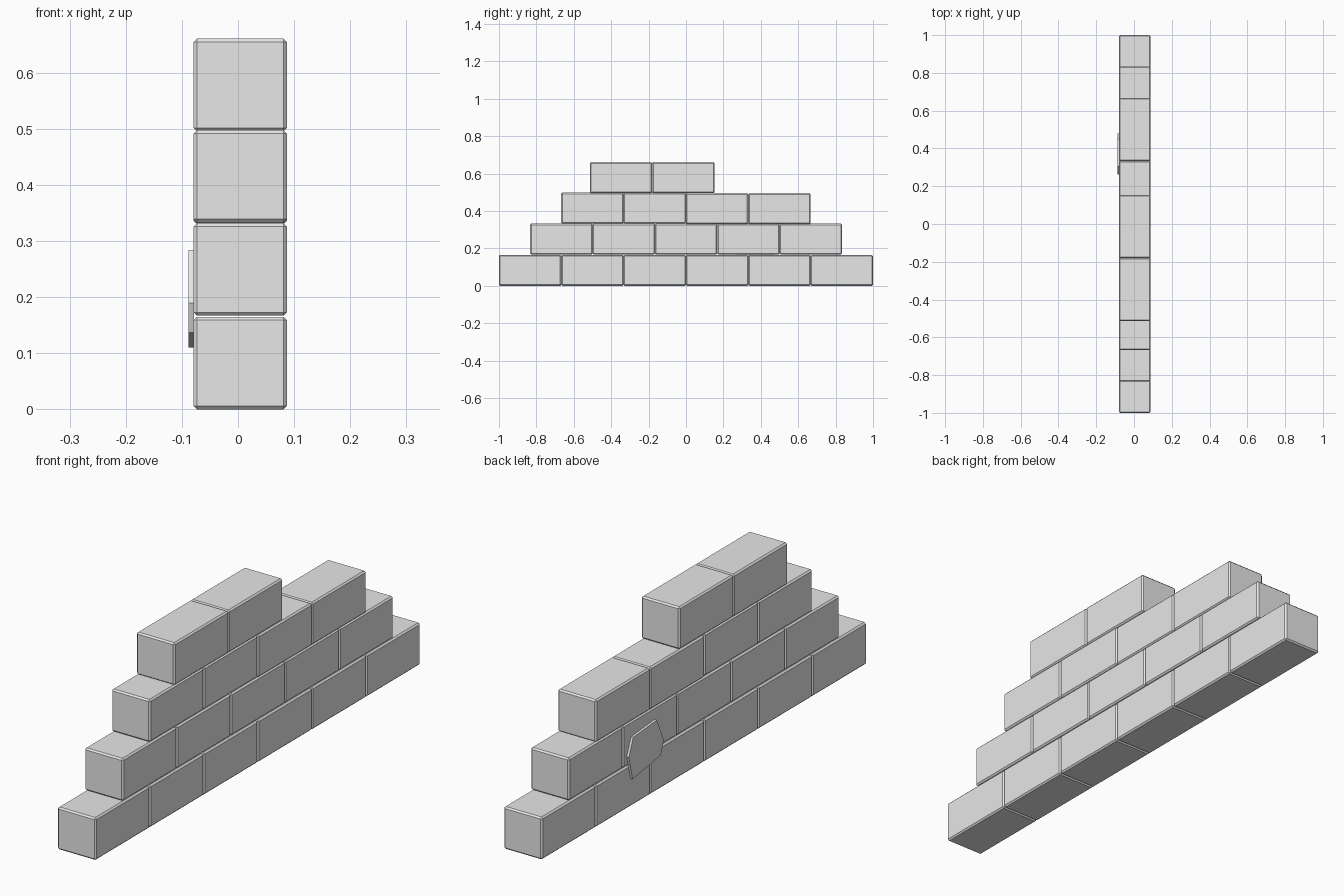
import bpy
import bmesh

if "Cube" in bpy.data.objects:
    bpy.data.objects.remove(bpy.data.objects["Cube"])

stone = bpy.data.materials.new("stone grey")
stone.diffuse_color = (0.8, 0.8, 0.8, 1)
stone.use_nodes = True
stone.node_tree.nodes["Principled BSDF"].inputs["Base Color"].default_value = stone.diffuse_color

LENGTH, HEIGHT, DEPTH = 0.334, 0.165, 0.166
WALL_X = 0.004


def finish(name, bm):
    bmesh.ops.recalc_face_normals(bm, faces=bm.faces)
    mesh = bpy.data.meshes.new(name)
    bm.to_mesh(mesh)
    bm.free()
    mesh.materials.append(stone)
    obj = bpy.data.objects.new(name, mesh)
    bpy.context.collection.objects.link(obj)
    return obj


def block(name, y, z):
    """One stone block with chamfered edges."""
    bm = bmesh.new()
    bmesh.ops.create_cube(bm, size=1)
    bmesh.ops.scale(bm, vec=(DEPTH, LENGTH, HEIGHT), verts=bm.verts)
    obj = finish(name, bm)
    obj.location = (WALL_X, y, z)
    bevel = obj.modifiers.new("chamfer", 'BEVEL')
    bevel.width = 0.006
    bevel.segments = 1


# Courses: (number of blocks, start y, bottom z)
courses = [(6, -1.0, 0.0), (5, -0.833, 0.167), (4, -0.667, 0.333), (2, -0.514, 0.496)]
for row, (count, start, bottom) in enumerate(courses):
    for i in range(count):
        y = start + (i + 0.5) * 0.3333
        # the right half of the third course sits slightly lower
        drop = 0.003 if row == 2 and i >= 2 else 0
        block(f"block_row{row + 1}_{i + 1}", y, bottom + HEIGHT / 2 - drop)

# Thin irregular chip on the back-left wall face: (y, z) outline
outline = [(0.306, 0.284), (0.263, 0.190), (0.282, 0.137),
           (0.455, 0.110), (0.478, 0.204), (0.451, 0.272)]
bm = bmesh.new()
face = bm.faces.new([bm.verts.new((-0.078, y, z)) for y, z in outline])
ext = bmesh.ops.extrude_face_region(bm, geom=[face], use_keep_orig=True)
bmesh.ops.translate(bm, vec=(-0.0105, 0, 0),
                    verts=[v for v in ext["geom"] if isinstance(v, bmesh.types.BMVert)])
finish("wall_chip", bm)
